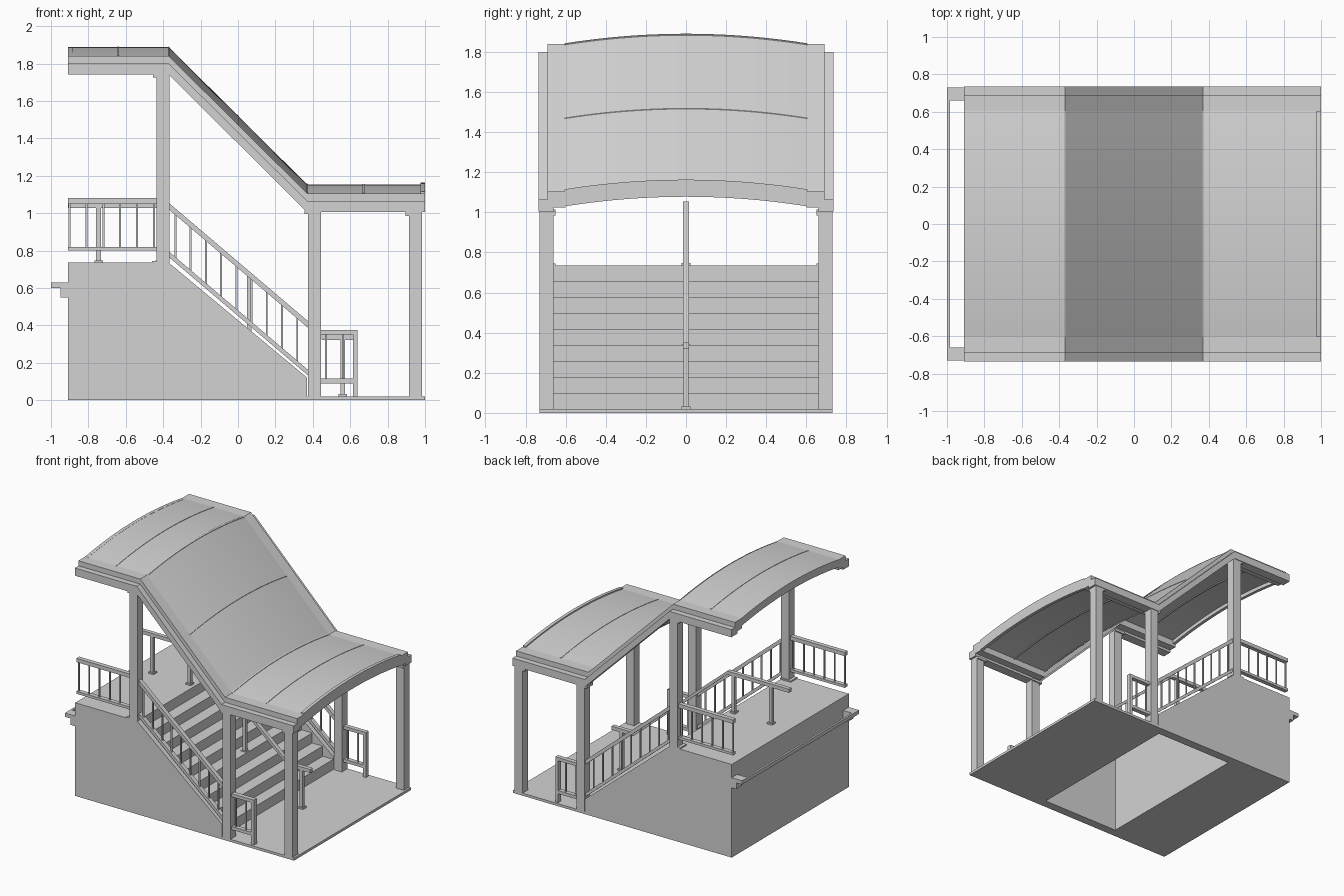
import bpy, bmesh, math

cube = bpy.data.objects.get("Cube")
if cube:
    bpy.data.objects.remove(cube, do_unlink=True)

GREY = (0.65, 0.65, 0.65, 1.0)
mat = bpy.data.materials.new("plain_grey")
mat.use_nodes = True
mat.diffuse_color = GREY
mat.node_tree.nodes["Principled BSDF"].inputs["Base Color"].default_value = GREY


def finish(name, bm):
    bmesh.ops.recalc_face_normals(bm, faces=bm.faces)
    mesh = bpy.data.meshes.new(name)
    bm.to_mesh(mesh)
    bm.free()
    mesh.materials.append(mat)
    obj = bpy.data.objects.new(name, mesh)
    bpy.context.collection.objects.link(obj)
    return obj


def prism(name, profile, y0, y1):
    """Extrude an x-z profile from y0 to y1."""
    bm = bmesh.new()
    face = bm.faces.new([bm.verts.new((x, y0, z)) for x, z in profile])
    new = bmesh.ops.extrude_face_region(bm, geom=[face])["geom"]
    moved = [v for v in new if isinstance(v, bmesh.types.BMVert)]
    bmesh.ops.translate(bm, verts=moved, vec=(0, y1 - y0, 0))
    return finish(name, bm)


def box(name, x0, x1, y0, y1, z0, z1):
    return prism(name, [(x0, z0), (x1, z0), (x1, z1), (x0, z1)], y0, y1)


def ribbon(name, path, thick, y0, y1):
    """Bar following an x-z path (its top edge) with a vertical thickness."""
    under = [(x, z - thick) for x, z in reversed(path)]
    return prism(name, path + under, y0, y1)


def both(y0, y1):
    return [("front", -y1, -y0), ("back", y0, y1)]


# Main levels
END, TOP_X, LOW_X, FAR = -0.91, -0.37, 0.37, 1.0
LAND, EDGE, INNER = 0.735, 0.73, 0.66
STEPS, FIRST = 8, 0.10
RISE = (LAND - FIRST) / STEPS
RUN = (LOW_X - TOP_X) / STEPS

# Base: landing block, floor slab and stringer walls
box("landing_block", END, TOP_X, -EDGE, EDGE, 0, LAND)
box("floor_slab", LOW_X, FAR, -EDGE, EDGE, 0, 0.02)
for side, y0, y1 in both(INNER, EDGE):
    prism(side + "_stringer_wall",
          [(TOP_X, 0), (LOW_X, 0), (LOW_X, 0.12), (TOP_X, LAND)], y0, y1)

# Stair flight, open underneath
stair = [(LOW_X, 0)]
for i in range(STEPS):
    z = FIRST + i * RISE
    stair += [(LOW_X - i * RUN, z), (LOW_X - (i + 1) * RUN, z)]
stair += [(TOP_X, LAND - RISE - 0.04), (LOW_X - 0.06, 0)]
prism("stair_flight", stair, -INNER, INNER)

# Ledge brackets and bar on the tall end
for side, y0, y1 in both(INNER, EDGE):
    prism(side + "_ledge_bracket",
          [(END, 0.55), (END, 0.63), (-1, 0.63), (-1, 0.6), (-0.95, 0.6), (-0.95, 0.55)],
          y0, y1)
box("ledge_bar", -1, -0.985, -INNER, INNER, 0.6, 0.63)

# Columns with foot and head plates
for name, x, z0, z1 in [("upper", -0.435, LAND, 1.75),
                        ("lower", 0.375, 0, 1.02), ("end", 0.915, 0, 1.01)]:
    for side, y0, y1 in both(INNER, EDGE):
        tag = f"{side}_{name}_column"
        box(tag, x, x + 0.07, y0, y1, z0, z1)
    for side, y0, y1 in both(0.65, EDGE):
        tag = f"{side}_{name}_column"
        if name == "upper":
            box(tag + "_foot", x - 0.025, x + 0.07, y0, y1, z0, z0 + 0.01)
        box(tag + "_head", x - 0.02, x + 0.07, y0, y1, z1 - 0.025, z1 - 0.005)

# Roof: stepped path in x, shallow arch in y
DROP, HALF, SAG = 0.735, 0.605, 0.048
ROOF = 1.84


def roof_z(x):
    t = min(max((x - TOP_X) / (LOW_X - TOP_X), 0), 1)
    return ROOF - DROP * t


def roof_path(offset):
    return [(x, roof_z(x) + offset) for x in (END, TOP_X, LOW_X, FAR)]


def arched(name, xs, lift, thick, cuts=20):
    """Arched sheet over the given x stations, following the roof path."""
    bm = bmesh.new()
    loops = []
    for x in xs:
        top, low = [], []
        for j in range(cuts + 1):
            y = HALF * (2 * j / cuts - 1)
            z = roof_z(x) + SAG * (1 - (y / HALF) ** 2) + lift
            top.append(bm.verts.new((x, y, z)))
            low.append(bm.verts.new((x, y, z - thick)))
        loops.append(top + low[::-1])
    n = len(loops[0])
    for a, b in zip(loops, loops[1:]):
        for j in range(n):
            k = (j + 1) % n
            bm.faces.new((a[j], a[k], b[k], b[j]))
    for ring in (loops[0], loops[-1]):
        for j in range(cuts):
            bm.faces.new((ring[j], ring[j + 1], ring[n - 2 - j], ring[n - 1 - j]))
    obj = finish(name, bm)
    bpy.ops.object.select_all(action="DESELECT")
    obj.select_set(True)
    bpy.context.view_layer.objects.active = obj
    bpy.ops.object.shade_smooth_by_angle(angle=math.radians(25))
    return obj


arched("roof_sheet", [END, TOP_X, LOW_X, FAR - 0.02], 0, 0.03)
arched("roof_low_end_rib", [FAR - 0.025, FAR], 0.01, 0.085)
arched("roof_high_end_rib", [END, END + 0.025], 0.001, 0.06)
for i, x in enumerate((-0.64, TOP_X, 0, LOW_X, 0.67)):
    arched(f"roof_seam_{i + 1}", [x - 0.005, x + 0.005], 0.003, 0.04)

# Side beams carrying the roof
for side, y0, y1 in both(INNER, 0.735):
    ribbon(side + "_outer_beam", roof_path(-0.04), 0.06, y0, y1)
for side, y0, y1 in both(0.6, 0.69):
    ribbon(side + "_inner_beam", roof_path(0), 0.08, y0, y1)

# Side railings: landing, sloped and floor sections
SLOPE = 0.85


def slope_z(z, x):
    return z - SLOPE * (x - TOP_X)


def bars(name, xs, y, low, high, w=0.005):
    for i, x in enumerate(xs):
        box(f"{name}_{i + 1}", x - w, x + w, y - w, y + w, low(x), high(x))


for side, y0, y1 in both(0.68, 0.715):
    mid = (y0 + y1) / 2
    box(side + "_landing_handrail", END, -0.435, y0, y1, 1.05, 1.08)
    box(side + "_landing_bottom_rail", END, -0.435, y0, y1, 0.80, 0.82)
    bars(side + "_landing_baluster", [-0.9 + 0.09 * i for i in range(6)], mid,
         lambda x: 0.81, lambda x: 1.06)
    for part, z, t in (("handrail", 1.055, 0.035), ("bottom_rail", 0.795, 0.03)):
        ribbon(f"{side}_stair_{part}",
               [(TOP_X, z), (LOW_X + 0.01, slope_z(z, LOW_X + 0.01))], t, y0, y1)
    bars(side + "_stair_baluster", [-0.335 + 0.0815 * i for i in range(9)], mid,
         lambda x: slope_z(0.78, x), lambda x: slope_z(1.04, x))
    box(side + "_floor_handrail", 0.44, 0.64, y0, y1, 0.35, 0.375)
    box(side + "_floor_bottom_rail", 0.44, 0.64, y0, y1, 0.09, 0.115)
    box(side + "_floor_rail_post", 0.615, 0.64, y0, y1, 0, 0.36)
    bars(side + "_floor_baluster", [0.47, 0.56], mid,
         lambda x: 0.1, lambda x: 0.36)

# Centre handrail on its own posts
ribbon("centre_handrail",
       [(END, 1.055), (TOP_X, 1.055), (0.45, 0.35), (0.64, 0.35)], 0.028, -0.016, 0.016)
for i, (x, z0, z1) in enumerate([(-0.745, LAND, 1.04), (-0.42, LAND, 1.04),
                                 (0.06, 0.33, 0.67), (0.56, 0.02, 0.34)]):
    box(f"centre_post_{i + 1}", x - 0.013, x + 0.013, -0.013, 0.013, z0, z1)
    box(f"centre_post_foot_{i + 1}", x - 0.022, x + 0.022, -0.022, 0.022, z0, z0 + 0.012)
